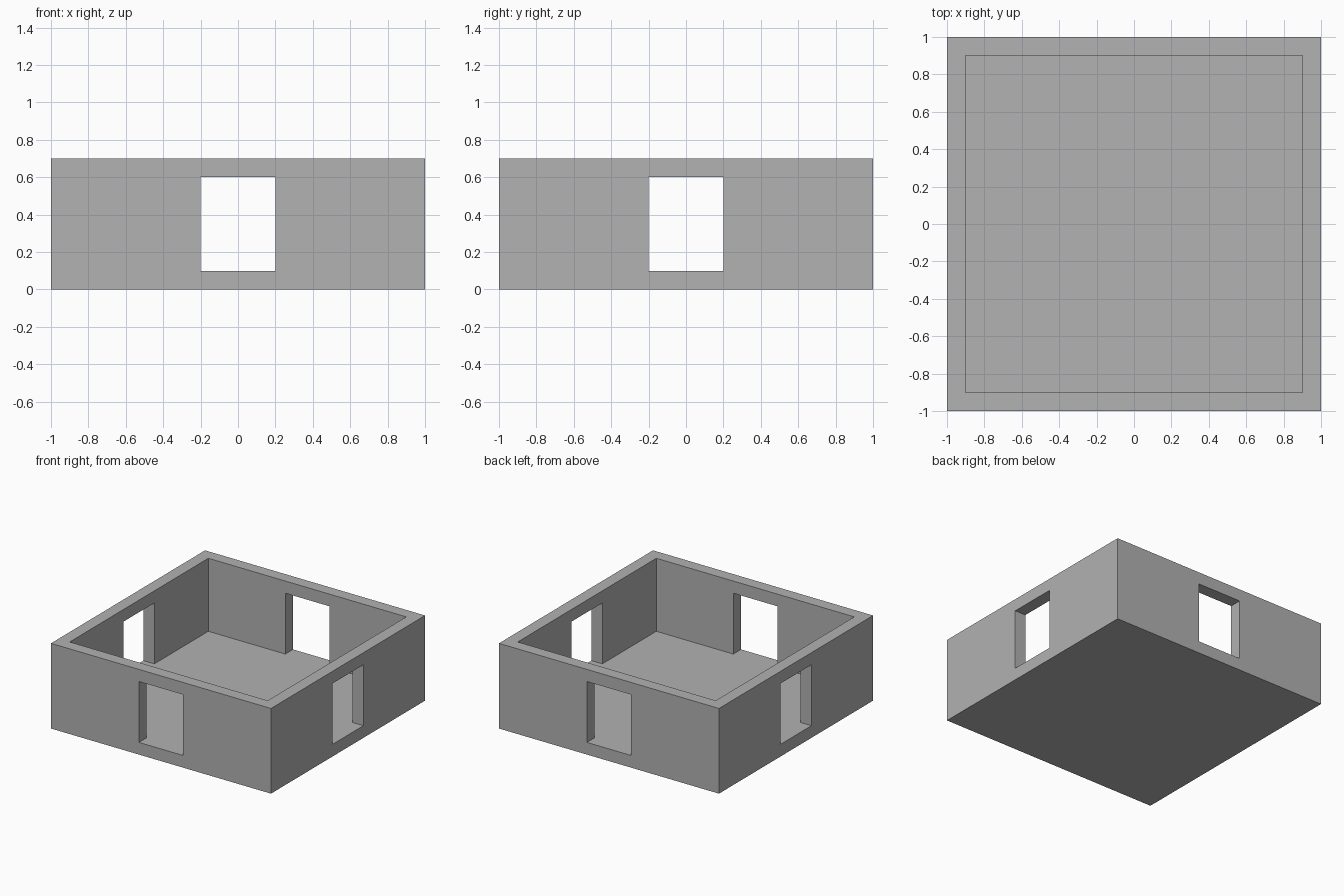
import bpy

if "Cube" in bpy.data.objects:
    bpy.data.objects.remove(bpy.data.objects["Cube"])

HALF = 1.0      # half the outer width
WALL = 0.1      # wall and floor thickness
HEIGHT = 0.7
DOOR_W = 0.4
DOOR_TOP = 0.6

grey = bpy.data.materials.new("plain grey")
grey.diffuse_color = (0.445, 0.445, 0.445, 1)
grey.use_nodes = True
grey.node_tree.nodes["Principled BSDF"].inputs["Base Color"].default_value = grey.diffuse_color


def box(name, width, depth, z0, z1):
    """Box centred on x and y, spanning z0 to z1."""
    bpy.ops.mesh.primitive_cube_add(size=1, location=(0, 0, 0))
    ob = bpy.context.object
    ob.name = name
    for v in ob.data.vertices:
        v.co = (v.co.x * width, v.co.y * depth, z0 if v.co.z < 0 else z1)
    ob.data.materials.append(grey)
    return ob


# Solid block that becomes the walls and floor
room = box("room_shell", 2 * HALF, 2 * HALF, 0, HEIGHT)

# Open-topped interior, then a doorway through each pair of opposite walls
inner = 2 * (HALF - WALL)
cutters = [
    box("interior_cutter", inner, inner, WALL, HEIGHT + 0.3),
    box("front_back_door_cutter", DOOR_W, 2 * HALF + 0.4, WALL, DOOR_TOP),
    box("side_door_cutter", 2 * HALF + 0.4, DOOR_W, WALL, DOOR_TOP),
]
for cutter in cutters:
    cutter.hide_render = True
    cutter.display_type = 'WIRE'
    mod = room.modifiers.new(cutter.name, 'BOOLEAN')
    mod.operation = 'DIFFERENCE'
    mod.solver = 'EXACT'
    mod.object = cutter
